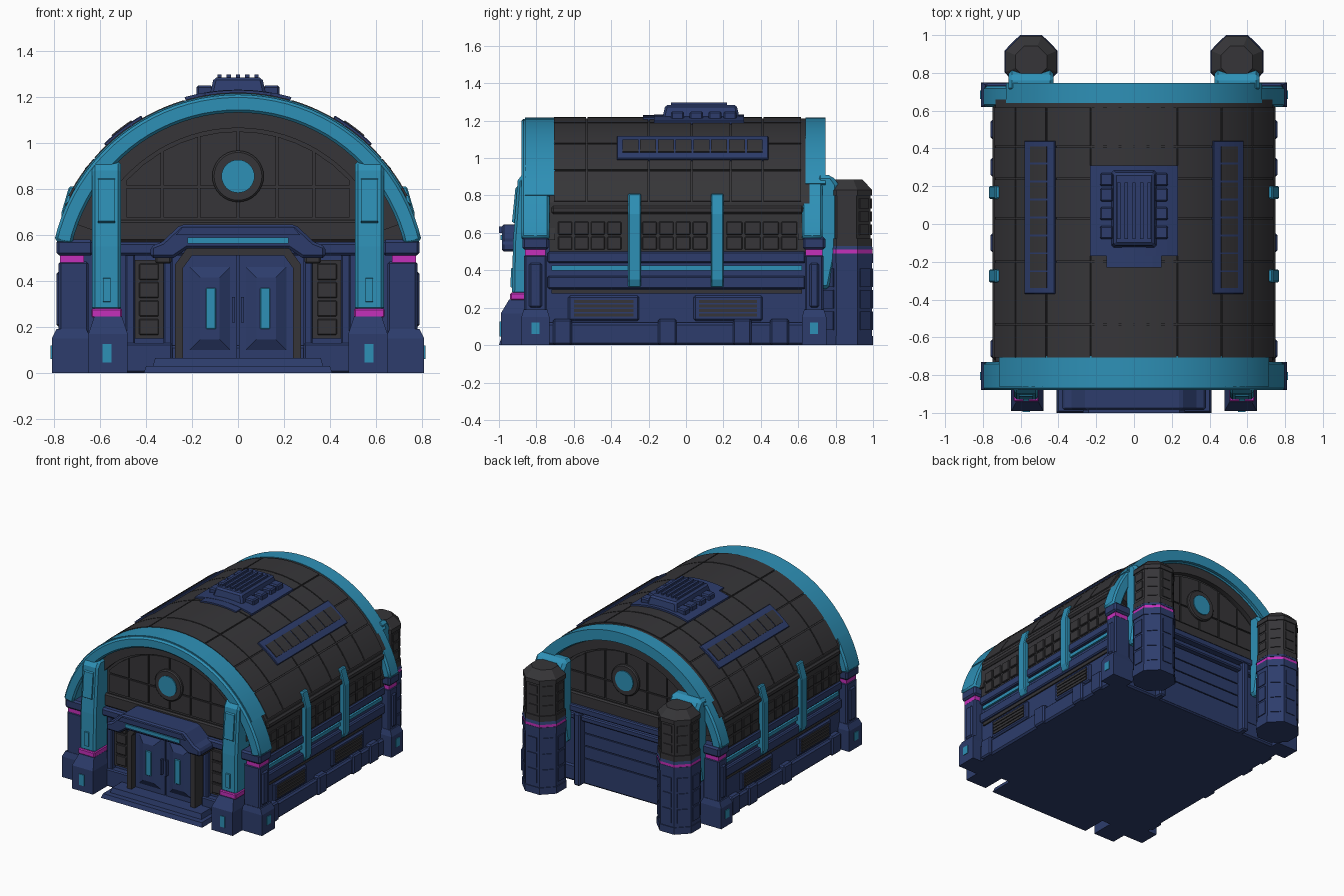
import bpy, bmesh, math
from mathutils import Vector

if "Cube" in bpy.data.objects:
    bpy.data.objects.remove(bpy.data.objects["Cube"])

def material(name, rgb):
    m = bpy.data.materials.new(name)
    m.diffuse_color = (*rgb, 1)
    m.use_nodes = True
    m.node_tree.nodes["Principled BSDF"].inputs["Base Color"].default_value = m.diffuse_color
    return m

BLUE = material("navy blue", (0.026, 0.046, 0.15))
DARK = material("charcoal", (0.037, 0.036, 0.040))
TEAL = material("teal", (0.027, 0.28, 0.47))
PINK = material("magenta", (0.56, 0.03, 0.50))
CZ = 0.39  # height of the centre of every roof arc

# Every solid is a loft between two rings of points
def prism(pts, axis, a, b):
    put = {'x': lambda u, v, t: (t, u, v), 'y': lambda u, v, t: (u, t, v), 'z': lambda u, v, t: (u, v, t)}[axis]
    return [put(u, v, a) for u, v in pts], [put(u, v, b) for u, v in pts]

def box(x0, x1, y0, y1, z0, z1, tx=0, ty=0):
    lo = [(x0, y0, z0), (x1, y0, z0), (x1, y1, z0), (x0, y1, z0)]
    hi = [(x0+tx, y0+ty, z1), (x1-tx, y0+ty, z1), (x1-tx, y1-ty, z1), (x0+tx, y1-ty, z1)]
    return lo, hi

def arc(r, a0, a1, n, cz=CZ):
    return [(r*math.cos(math.radians(a0+(a1-a0)*i/n)), cz+r*math.sin(math.radians(a0+(a1-a0)*i/n))) for i in range(n+1)]

def arc_slab(r0, r1, a0, a1, y0, y1, n):
    return prism(arc(r1, a0, a1, n) + arc(r0, a1, a0, n), 'y', y0, y1)

def octagon(cx, cy, z0, z1, r0, r1):
    ring = lambda r, z: [(cx+r*math.cos(math.pi*(k+.5)/4), cy+r*math.sin(math.pi*(k+.5)/4), z) for k in range(8)]
    return ring(r0, z0), ring(r1, z1)

def part(name, mat, solids, mirror=False, bevel=0, smooth=False):
    bm = bmesh.new()
    for lo, hi in solids:
        a, b = [bm.verts.new(p) for p in lo], [bm.verts.new(p) for p in hi]
        n = len(a)
        bm.faces.new(a[::-1])
        bm.faces.new(b)
        for i in range(n):
            bm.faces.new((a[i], a[(i+1) % n], b[(i+1) % n], b[i]))
    bmesh.ops.recalc_face_normals(bm, faces=bm.faces)
    me = bpy.data.meshes.new(name)
    bm.to_mesh(me)
    bm.free()
    me.materials.append(mat)
    ob = bpy.data.objects.new(name, me)
    bpy.context.collection.objects.link(ob)
    if smooth:
        bpy.ops.object.select_all(action='DESELECT')
        ob.select_set(True)
        bpy.context.view_layer.objects.active = ob
        bpy.ops.object.shade_smooth_by_angle(angle=math.radians(25))
    if bevel:
        m = ob.modifiers.new("bevel", 'BEVEL')
        m.width, m.segments, m.limit_method, m.angle_limit = bevel, 1, 'ANGLE', math.radians(40)
    if mirror:
        ob.modifiers.new("mirror", 'MIRROR')
    return ob

# Lower walls, plinth and side ledges
part("lower_walls", BLUE, [box(-.72, .72, -.78, .68, 0, .57)])
part("plinth", BLUE, [box(-.745, .745, -.80, .69, 0, .12)], bevel=.012)
part("plinth_blocks", BLUE, [box(.70, .76, y-.05, y+.05, 0, .14) for y in (-.10, .30, .50, -.66)], True, .01)
part("side_ledges", BLUE, [box(.70, .745, -.74, .64, .30, .37), box(.70, .745, -.74, .64, .44, .50)], True, .008)
part("side_dark_line", DARK, [box(.70, .73, -.72, .62, .275, .298)], True)
part("side_light_strip", TEAL, [box(.70, .735, -.72, .62, .40, .425)], True)

# Side vents
vents = ((-.60, -.28), (.07, .38))
part("vent_frames", BLUE, [box(.70, .735, a-.03, b+.03, .13, .265) for a, b in vents], True, .01)
part("vent_slats", DARK, [box(.70, .742, a, b, .152+.024*i, .17+.024*i) for a, b in vents for i in range(4)], True)

# Barrel roof with upper side walls
part("roof_shell", DARK, [prism([(.734, .46)] + arc(.822, 27, 153, 40) + [(-.734, .46)], 'y', -.73, .66)], smooth=True)
AE, YE = (27, 41, 56, 74, 106, 124, 139, 153), (-.71, -.53, -.2, .03, .24, .41, .62)
g = .004
part("roof_panels", DARK, [arc_slab(.81, .83, a0+.3, a1-.3, y0+g, y1-g, 6)
     for a0, a1 in zip(AE, AE[1:]) for y0, y1 in zip(YE, YE[1:])], smooth=True)
part("eaves_ledge", DARK, [box(.70, .75, -.72, .63, .70, .745)], True, .012)

# Side window panes
panes = []
for a, b in ((-.69, -.34), (-.24, .12), (.21, .60)):
    w = (b-a)/4
    for i in range(4):
        for z in (.51, .59):
            panes.append(box(.70, .744, a+w*i+.006, a+w*(i+1)-.006, z, z+.07))
part("side_window_panes", DARK, panes, True, .004)

# Teal side ribs
rib = [(.68, .31), (.75, .31), (.767, .35), (.767, .70), (.735, .81), (.68, .81)]
part("side_ribs", TEAL, [prism(rib, 'y', y-.034, y+.034) for y in (-.275, .167)], True, .006)

# Roof skylight strips
part("skylight_frames", BLUE, [arc_slab(.81, .842, 46.2, 60, -.37, .44, 6)], True, .004)
part("skylight_panes", DARK, [arc_slab(.81, .847, 49.5, 56.8, -.34+.095*i, -.255+.095*i, 4) for i in range(8)], True)

# Roof machine
part("roof_unit_base", BLUE, [arc_slab(.80, .842, 74, 106, -.17, .31, 8), arc_slab(.80, .84, 80, 100, -.23, -.16, 6)])
part("roof_unit_body", BLUE, [box(-.125, .125, -.13, .29, 1.2, 1.285, .02, .02)], bevel=.012)
part("roof_unit_fins", BLUE, [box(x-.009, x+.009, -.08, .22, 1.27, 1.298) for x in (-.08, -.04, 0, .04, .08)])
part("roof_unit_side_boxes", BLUE, [box(.11, .18, y, y+.07, 1.19, 1.25) for y in (-.08, .02, .12, .20)], True, .008)

# Teal end arches
part("front_arch", TEAL, [arc_slab(.742, .82, 13, 167, -.88, -.73, 40)], bevel=.012, smooth=True)
part("front_arch_rib", TEAL, [arc_slab(.76, .826, 30, 150, -.86, -.70, 30)], smooth=True)
part("back_arch", TEAL, [arc_slab(.742, .82, 13, 167, .62, .73, 40)], bevel=.012, smooth=True)
part("back_arch_rib", TEAL, [arc_slab(.75, .826, 35, 145, .64, .747, 30)], smooth=True)

# Gable walls, arched trim, panels and round windows at both ends
def disc(r, y0, y1):
    return prism(arc(r, 0, 360*31/32, 31, .855), 'y', y0, y1)

top = lambda x: CZ + math.sqrt(.66**2 - x*x)
for end, y, d in (("front", -.78, -1), ("back", .68, 1)):
    part(end+"_gable", DARK, [prism(arc(.77, 13, 167, 32), 'y', y, y-d*.08)])
    part(end+"_gable_trim", DARK, [arc_slab(.675, .75, 20, 160, y, y+d*.035, 32)], smooth=True)
    part(end+"_gable_sill", DARK, [box(-.62, .62, min(y, y+d*.03), max(y, y+d*.03), .57, .665)], bevel=.01)
    xs, sol = (-.49, -.33, -.17, 0, .17, .33, .49), []
    for a, b in zip(xs, xs[1:]):
        a, b = a+.005, b-.005
        m = (a+b)/2
        sol.append(prism([(a, .675), (b, .675), (b, .805), (a, .805)], 'y', y, y+d*.01))
        sol.append(prism([(a, .815), (b, .815), (b, max(top(b), .825)), (m, top(m)), (a, max(top(a), .825))], 'y', y, y+d*.01))
    part(end+"_gable_panels", DARK, sol)
    part(end+"_round_frame", DARK, [disc(.112, y, y+d*.03)], bevel=.008, smooth=True)
    part(end+"_round_window", TEAL, [disc(.072, y, y+d*.037)], smooth=True)

# Corner posts with bands and lamps
for end, y0, y1 in (("front", -.88, -.73), ("back", .62, .75)):
    part(end+"_corner_base", BLUE, [box(.64, .81, y0, y1, 0, .15), box(.64, .81, y0, y1, .15, .19, .02, .012)], True)
    part(end+"_corner_post", BLUE, [box(.65, .78, y0+.015, y1-.015, .15, .485), box(.67, .79, y0+.04, y1-.04, .2, .44)], True, .01)
    part(end+"_corner_band", PINK, [box(.67, .775, y0+.02, y1-.02, .48, .515)], True)
    part(end+"_corner_cap", BLUE, [box(.63, .79, y0+.005, y1-.005, .51, .58)], True, .012)
    m = (y0+y1)/2
    part(end+"_corner_lamp", TEAL, [box(.80, .815, m-.022, m+.022, .06, .12)], True)

# Front pilasters
side = [(-.76, .27), (-.93, .27), (-.925, .55), (-.90, .88), (-.87, .92), (-.76, .92)]
part("front_pilaster", TEAL, [prism(side, 'x', .508, .635)], True, .014)
part("front_pilaster_plate", TEAL, [prism([(-.90, .64), (-.93, .66), (-.912, .84), (-.88, .86)], 'x', .535, .608),
     prism([(-.90, .30), (-.938, .31), (-.936, .41), (-.90, .42)], 'x', .555, .588)], True)
part("front_pilaster_band", PINK, [box(.505, .638, -.94, -.78, .24, .28)], True, .006)
part("front_pilaster_base", BLUE, [box(.48, .65, -.99, -.76, 0, .17), box(.48, .65, -.99, -.76, .17, .245, .025, .045)], True)
part("front_base_lamp", TEAL, [box(.55, .59, -.996, -.98, .045, .125)], True)

# Entrance: steps, canopy, portal and double doors
part("entrance_steps", BLUE, [box(-.41, .41, -1, -.78, 0, .03, .01, .01), box(-.37, .37, -.95, -.78, .03, .065, .01, .01)])
part("front_beam", BLUE, [box(-.64, .64, -.84, -.77, .51, .57)], bevel=.012)
hood = [(-.38, .50), (-.38, .55), (-.33, .57), (-.25, .645), (.25, .645), (.33, .57), (.38, .55), (.38, .50), (.28, .50), (.22, .54), (-.22, .54), (-.28, .50)]
part("entrance_canopy", BLUE, [prism(hood, 'y', -.985, -.77)], bevel=.012)
part("canopy_brow", BLUE, [prism([(-.27, .60), (-.24, .635), (.24, .635), (.27, .60)], 'y', -1, -.9)])
part("canopy_light", TEAL, [box(-.22, .22, -.993, -.97, .562, .588)])
part("canopy_brackets", DARK, [box(.29, .36, -.92, -.77, .475, .515)], True, .008)
portal = [(-.275, .05), (-.275, .47), (-.22, .545), (.22, .545), (.275, .47), (.275, .05), (.24, .05), (.24, .455), (.20, .51), (-.20, .51), (-.24, .455), (-.24, .05)]
part("door_portal", DARK, [prism(portal, 'y', -.89, -.77)])
part("door_leaves", BLUE, [prism([(.004, .065), (.24, .065), (.24, .455), (.20, .51), (.004, .51)], 'y', -.84, -.77)], True)
def raised(x0, x1, z0, z1, y, d, t):
    lo = [(x0, y, z0), (x1, y, z0), (x1, y, z1), (x0, y, z1)]
    return lo, [(x0+t, y-d, z0+t), (x1-t, y-d, z0+t), (x1-t, y-d, z1-t), (x0+t, y-d, z1-t)]
part("door_raised_panels", BLUE, [raised(.035, .21, .10, .46, -.84, .025, .045), box(.014, .026, -.865, -.83, .22, .33)], True)
part("door_lights", TEAL, [box(.095, .14, -.872, -.84, .19, .37)], True, .004)

# Front side windows and wall columns
part("front_wall_columns", BLUE, [box(.285, .325, -.82, -.77, 0, .52), box(.447, .49, -.82, -.77, 0, .52), box(.285, .49, -.83, -.77, 0, .13)], True, .008)
part("front_window_backing", DARK, [box(.32, .45, -.79, -.77, .15, .49)], True)
part("front_window_panes", DARK, [box(.345, .43, -.80, -.77, .165+.08*i, .235+.08*i) for i in range(4)], True, .004)

# Rear wall: wide shutter, posts and header
part("rear_shutter", BLUE, [box(-.34, .34, .66, .69, .01+.092*i, .095+.092*i) for i in range(5)])
part("rear_door_posts", BLUE, [box(.34, .39, .66, .745, 0, .53)], True, .01)
part("rear_header", BLUE, [box(-.64, .64, .66, .72, .47, .51), box(-.64, .64, .66, .735, .53, .58)], bevel=.008)

# Rear pilasters behind the towers
back = [(.70, .30), (.77, .30), (.815, .52), (.815, .86), (.78, .91), (.70, .91)]
part("rear_pilaster", TEAL, [prism(back, 'x', .425, .665)], True, .02)

# Octagonal rear towers
TX, TY = .545, .86
part("tower_base", BLUE, [octagon(TX, TY, 0, .05, .1515, .1515), octagon(TX, TY, .05, .44, .146, .146), octagon(TX, TY, .44, .49, .1515, .1515)], True)
part("tower_band", PINK, [octagon(TX, TY, .485, .512, .149, .149)], True)
part("tower_collar", BLUE, [octagon(TX, TY, .51, .53, .1515, .145)], True)
part("tower_top", DARK, [octagon(TX, TY, .53, .57, .146, .146), octagon(TX, TY, .57, .80, .138, .138),
     octagon(TX, TY, .80, .83, .146, .146), octagon(TX, TY, .83, .885, .146, .09)], True)
def tower_plate(k, r0, r1, w, z0, z1):
    c, s = math.cos(k*math.pi/4), math.sin(k*math.pi/4)
    pts = [(TX+r*c-t*s, TY+r*s+t*c) for r, t in ((r0, -w), (r1, -w), (r1, w), (r0, w))]
    return prism(pts, 'z', z0, z1)
part("tower_lower_plates", BLUE, [tower_plate(k, .12, .141, .036, .08+.115*i, .18+.115*i) for k in range(8) for i in range(3)], True)
part("tower_upper_plates", DARK, [tower_plate(k, .11, .134, .034, .59+.07*i, .645+.07*i) for k in range(8) for i in range(3)], True)
